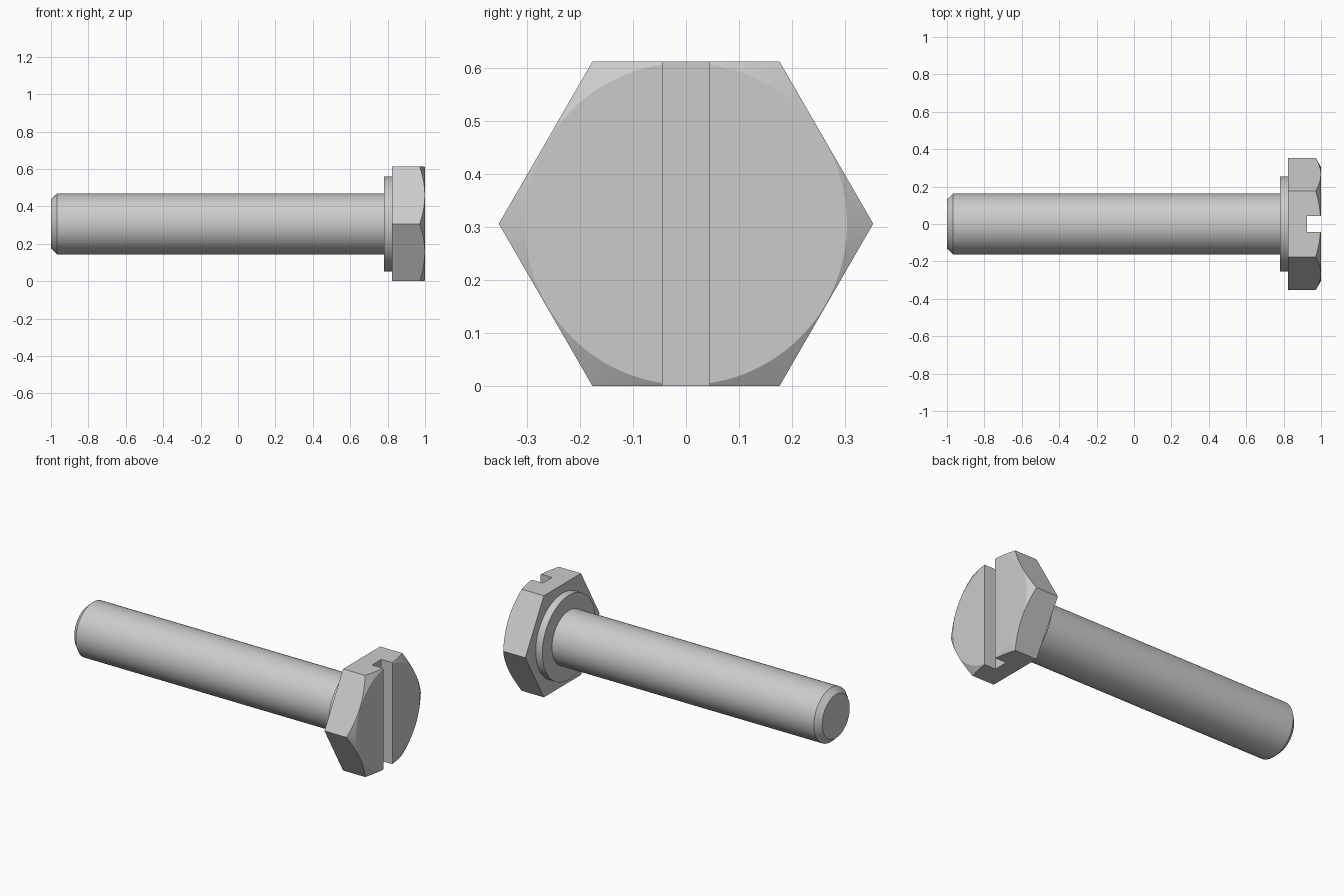
import bpy, bmesh, math
from mathutils import Vector, Matrix

cube = bpy.data.objects.get("Cube")
if cube:
    bpy.data.objects.remove(cube, do_unlink=True)

FLAT = 0.306                              # half the width across flats
CORNER = FLAT / math.cos(math.pi / 6)     # centre to corner
AXIS_Z = FLAT                             # height of the bolt's axis
HEAD_X, TOP_X = 0.824, 1.0

steel = bpy.data.materials.new("grey steel")
steel.use_nodes = True
steel.diffuse_color = (0.6, 0.6, 0.6, 1)
steel.node_tree.nodes["Principled BSDF"].inputs["Base Color"].default_value = (0.6, 0.6, 0.6, 1)


def finish(name, bm):
    bmesh.ops.recalc_face_normals(bm, faces=bm.faces)
    mesh = bpy.data.meshes.new(name)
    bm.to_mesh(mesh)
    bm.free()
    mesh.materials.append(steel)
    obj = bpy.data.objects.new(name, mesh)
    obj.location.z = AXIS_Z
    bpy.context.collection.objects.link(obj)
    return obj


def lathe(name, profile, steps=96):
    """Spin a list of (x, radius) points around the bolt's axis."""
    bm = bmesh.new()
    verts = [bm.verts.new((x, 0, r)) for x, r in profile]
    edges = [bm.edges.new(pair) for pair in zip(verts, verts[1:])]
    bmesh.ops.spin(bm, geom=verts + edges, cent=(0, 0, 0), axis=(1, 0, 0),
                   angle=math.tau, steps=steps)
    bmesh.ops.remove_doubles(bm, verts=bm.verts, dist=1e-4)
    return finish(name, bm)


def boolean(obj, cutter, operation):
    mod = obj.modifiers.new(cutter.name, "BOOLEAN")
    mod.object, mod.operation, mod.solver = cutter, operation, "EXACT"
    cutter.hide_render = True


def activate(obj):
    bpy.ops.object.select_all(action="DESELECT")
    obj.select_set(True)
    bpy.context.view_layer.objects.active = obj


# Round parts: chamfered shank and the collar under the head
shank = lathe("shank", [(-1, 0), (-1, 0.131), (-0.967, 0.163), (0.78, 0.163)])
collar = lathe("collar", [(0.78, 0.163), (0.78, 0.254), (HEAD_X, 0.254)])

# Hexagonal head with corners pointing to front and back
bm = bmesh.new()
hexagon = [bm.verts.new((HEAD_X, CORNER * math.cos(k * math.pi / 3),
                         CORNER * math.sin(k * math.pi / 3))) for k in range(6)]
base = bm.faces.new(hexagon)
cap = bmesh.ops.extrude_face_region(bm, geom=[base], use_keep_orig=True)["geom"]
bmesh.ops.translate(bm, vec=(0.25, 0, 0),
                    verts=[v for v in cap if isinstance(v, bmesh.types.BMVert)])
head = finish("head", bm)

# Cone that bevels the corners of the head
rim = FLAT - 0.002
cone = lathe("corner_bevel_cutter",
             [(0.7, 0), (0.7, rim + (TOP_X - 0.7) / math.tan(math.pi / 6)),
              (TOP_X, rim), (TOP_X, 0)], 120)

# Straight slot across the head
bm = bmesh.new()
bmesh.ops.create_cube(bm, size=1, matrix=Matrix.Translation((0.924 + 0.1, 0, 0))
                      @ Matrix.Diagonal(Vector((0.2, 0.088, 1, 1))))
slot = finish("slot_cutter", bm)

boolean(head, cone, "INTERSECT")
boolean(head, slot, "DIFFERENCE")
activate(head)
for mod in list(head.modifiers):
    bpy.ops.object.modifier_apply(modifier=mod.name)
for cutter in (cone, slot):
    bpy.data.objects.remove(cutter, do_unlink=True)

# Smooth round sides, crisp corners
for obj in (shank, collar, head):
    activate(obj)
    bpy.ops.object.shade_smooth_by_angle(angle=math.radians(20))
